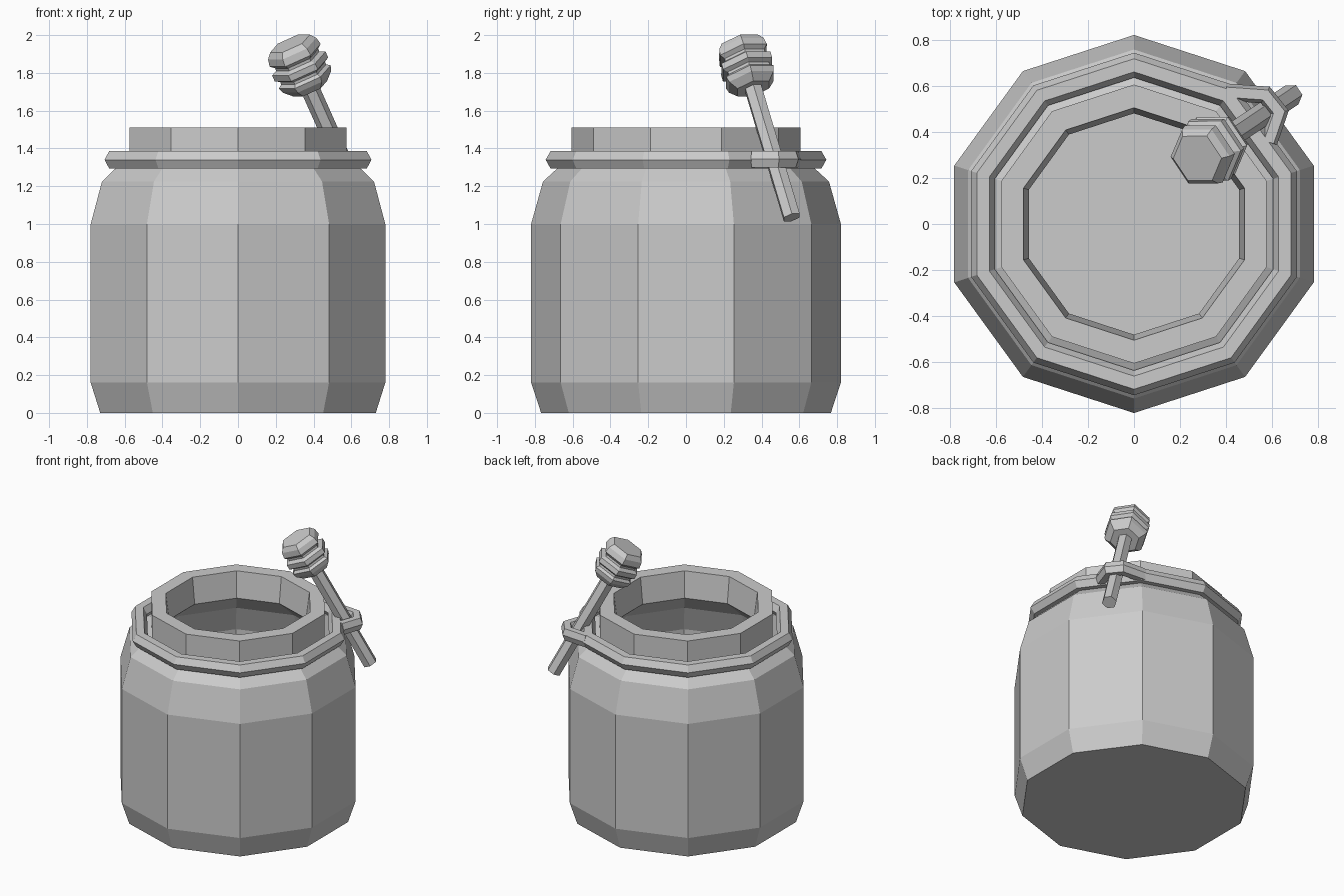
import bpy, bmesh
from math import cos, sin, pi, radians
from mathutils import Vector

if "Cube" in bpy.data.objects:
    bpy.data.objects.remove(bpy.data.objects["Cube"])


def make_object(name, sections, closed=False, cap=True):
    """Skin a list of equal-length point loops into a mesh object."""
    bm = bmesh.new()
    loops = [[bm.verts.new(p) for p in s] for s in sections]
    n = len(loops[0])
    pairs = list(zip(loops, loops[1:]))
    if closed:
        pairs.append((loops[-1], loops[0]))
    for a, b in pairs:
        for i in range(n):
            j = (i + 1) % n
            bm.faces.new((a[i], a[j], b[j], b[i]))
    if cap and not closed:
        bm.faces.new(loops[0][::-1])
        bm.faces.new(loops[-1])
    bmesh.ops.recalc_face_normals(bm, faces=bm.faces)
    mesh = bpy.data.meshes.new(name)
    bm.to_mesh(mesh)
    bm.free()
    obj = bpy.data.objects.new(name, mesh)
    bpy.context.collection.objects.link(obj)
    return obj


def lathe(name, profile, sides, start=0, closed=False):
    """Turn a (radius, z) profile into a faceted solid."""
    angles = [radians(start) + 2 * pi * i / sides for i in range(sides)]
    rings = [[(r * cos(a), r * sin(a), z) for a in angles] for r, z in profile]
    return make_object(name, rings, closed)


def sweep(name, path, section, z):
    """Sweep an (outward, up) section along a flat open path with mitred corners."""
    pts = [Vector(p) for p in path]
    dirs = [(b - a).normalized() for a, b in zip(pts, pts[1:])]
    rings = []
    for i, p in enumerate(pts):
        d0, d1 = dirs[max(i - 1, 0)], dirs[min(i, len(dirs) - 1)]
        n0, n1 = Vector((-d0.y, d0.x)), Vector((-d1.y, d1.x))
        m = (n0 + n1).normalized()
        m /= m.dot(n0)
        rings.append([(p.x + m.x * o, p.y + m.y * o, z + h) for o, h in section])
    return make_object(name, rings)


# Ten-sided hollow jar: outside wall, rim, inside wall and floor
lathe("jar", [(0.767, 0), (0.82, 0.16), (0.82, 1.0), (0.757, 1.225),
              (0.675, 1.3), (0.605, 1.33), (0.605, 1.51), (0.504, 1.51),
              (0.48, 1.32), (0.65, 1.17), (0.72, 0.98), (0.72, 0.2),
              (0.67, 0.1)], 10, 90)

# Cord tied around the neck
lathe("neck_cord", [(0.743, 1.34), (0.717, 1.386), (0.66, 1.386),
                    (0.635, 1.34), (0.66, 1.294), (0.717, 1.294)],
      10, 90, closed=True)

# Loop of cord that holds the dipper
sweep("cord_loop", [(0.40, 0.572), (0.57, 0.56), (0.63, 0.485), (0.585, 0.355)],
      [(0.037, 0), (0.022, 0.043), (-0.022, 0.043),
       (-0.037, 0), (-0.022, -0.043), (0.022, -0.043)], 1.343)

# Leaning six-sided dipper: handle and grooved head
foot, tip = Vector((0.685, 0.56, 1.035)), Vector((0.275, 0.285, 1.955))
length = (tip - foot).length
handle = lathe("dipper_handle", [(0.05, 0), (0.05, length - 0.2)], 6)
head = lathe("dipper_head", [(r, length - d) for r, d in
             [(0.115, 0), (0.14, 0.03), (0.148, 0.07), (0.125, 0.09),
              (0.125, 0.105), (0.155, 0.12), (0.155, 0.155), (0.13, 0.17),
              (0.13, 0.185), (0.15, 0.2), (0.14, 0.23), (0.1, 0.27)]], 6)
for part in (handle, head):
    part.location = foot
    part.rotation_euler = (tip - foot).to_track_quat('Z', 'Y').to_euler()
